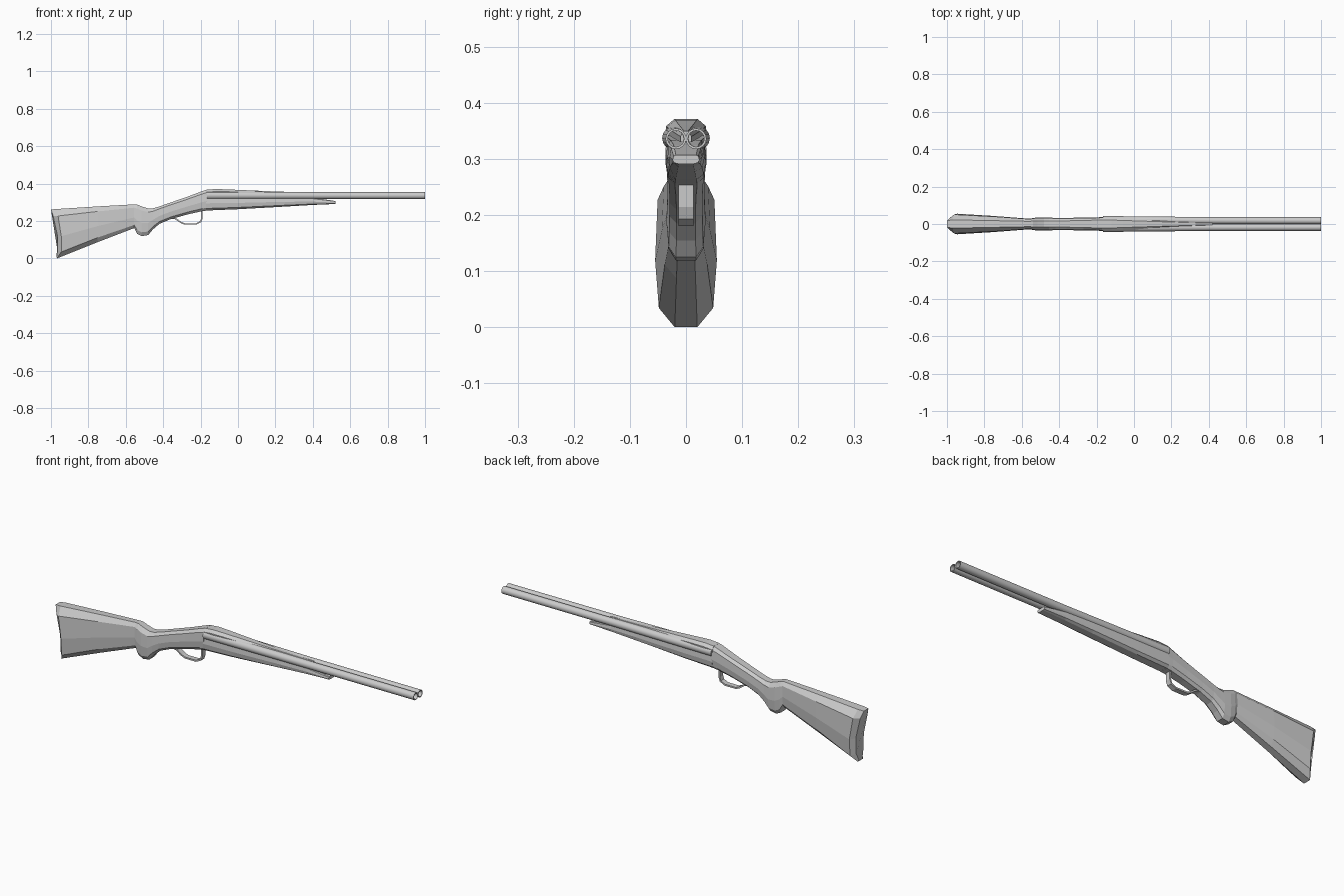
import bpy, bmesh, math
from mathutils import Vector

if "Cube" in bpy.data.objects:
    bpy.data.objects.remove(bpy.data.objects["Cube"])


def finish(name, bm):
    bmesh.ops.recalc_face_normals(bm, faces=bm.faces[:])
    me = bpy.data.meshes.new(name)
    bm.to_mesh(me)
    bm.free()
    ob = bpy.data.objects.new(name, me)
    bpy.context.collection.objects.link(ob)
    return ob


def loft(name, rings, caps=True):
    bm = bmesh.new()
    vs = [[bm.verts.new(p) for p in r] for r in rings]
    n = len(vs[0])
    for a, b in zip(vs, vs[1:]):
        for i in range(n):
            j = (i + 1) % n
            bm.faces.new((a[i], a[j], b[j], b[i]))
    if caps:
        bm.faces.new(vs[0])
        bm.faces.new(vs[-1])
    return finish(name, bm)


# Ten-sided section; bow shifts each height level along x
LEVELS = (1, .86, .45, .13, 0)


def section(x, zt, zb, w, wt, wb, bow=(0, 0, 0, 0, 0)):
    widths = (wt, .92 * w, w, .88 * w, wb)
    half = [(x + bow[i], widths[i], zb + (zt - zb) * LEVELS[i]) for i in range(5)]
    return [Vector(p) for p in half] + [Vector((p[0], -p[1], p[2])) for p in reversed(half)]


# Butt stock, grip and receiver in one body
body = [
    (-1.0, .262, .008, .032, .018, .014, (0, .012, .035, .035, .03)),
    (-.98, .264, .0, .055, .022, .02, (.01, .018, .035, .035, .012)),
    (-.75, .278, .087, .043, .018, .017),
    (-.555, .289, .162, .028, .014, .014),
    (-.54, .288, .132, .032, .016, .016),
    (-.515, .278, .119, .035, .017, .018),
    (-.48, .267, .125, .035, .017, .018),
    (-.455, .268, .155, .034, .017, .017),
    (-.42, .278, .185, .033, .017, .017),
    (-.36, .299, .21, .033, .017, .017),
    (-.27, .330, .235, .034, .019, .018),
    (-.19, .360, .253, .036, .021, .02),
    (-.165, .368, .256, .037, .021, .02),
]
loft("stock_and_receiver", [section(*s) for s in body])

# Fore-end under the barrels
fore = [
    (-.17, .342, .256, .037, .034, .02),
    (0, .338, .263, .036, .033, .019),
    (.25, .334, .277, .033, .028, .016),
    (.40, .325, .286, .029, .022, .014),
    (.52, .307, .291, .024, .018, .013),
]
loft("fore_end", [section(*s) for s in fore])

# Top rib tapering down between the barrels
rib = []
for x, zt, zb, wt, wb in ((-.17, .367, .34, .021, .035), (-.12, .371, .345, .021, .036),
                          (-.06, .369, .345, .019, .034), (.15, .360, .338, .012, .024),
                          (.42, .350, .33, .004, .010)):
    zm = zt - (zt - zb) * .5
    rib.append([(x, wt, zt), (x, wb, zm), (x, wb, zb), (x, -wb, zb), (x, -wb, zm), (x, -wt, zt)])
loft("top_rib", rib)


# Hollow barrels, slightly tapered
def circle(x, y, z, r, n=16):
    return [(x, y + r * math.cos(2 * math.pi * i / n), z + r * math.sin(2 * math.pi * i / n))
            for i in range(n)]


for side, label in ((1, "left"), (-1, "right")):
    y0, y1 = side * .021, side * .018
    barrel = loft(label + "_barrel", [
        circle(-.167, y0, .337, .015), circle(-.167, y0, .337, .0215),
        circle(.40, side * .0185, .336, .0185), circle(1.0, y1, .336, .0185),
        circle(1.0, y1, .336, .0145), circle(-.167, y0, .337, .015)], caps=False)
    barrel.data.polygons.foreach_set("use_smooth", [True] * len(barrel.data.polygons))
    bpy.context.view_layer.objects.active = barrel
    barrel.select_set(True)
    bpy.ops.object.shade_smooth_by_angle(angle=math.radians(35))
    barrel.select_set(False)

# Trigger guard: bent flat strip
path = [(-.36, .216), (-.335, .213), (-.305, .192), (-.285, .184), (-.225, .184),
        (-.2, .196), (-.193, .215), (-.193, .258)]
pts = [Vector(p) for p in path]
rings = []
for i, p in enumerate(pts):
    d = (pts[min(i + 1, len(pts) - 1)] - pts[max(i - 1, 0)]).normalized()
    nrm = Vector((-d.y, d.x)) * .004
    a, b = p + nrm, p - nrm
    rings.append([(a.x, .013, a.y), (a.x, -.013, a.y), (b.x, -.013, b.y), (b.x, .013, b.y)])
loft("trigger_guard", rings)
